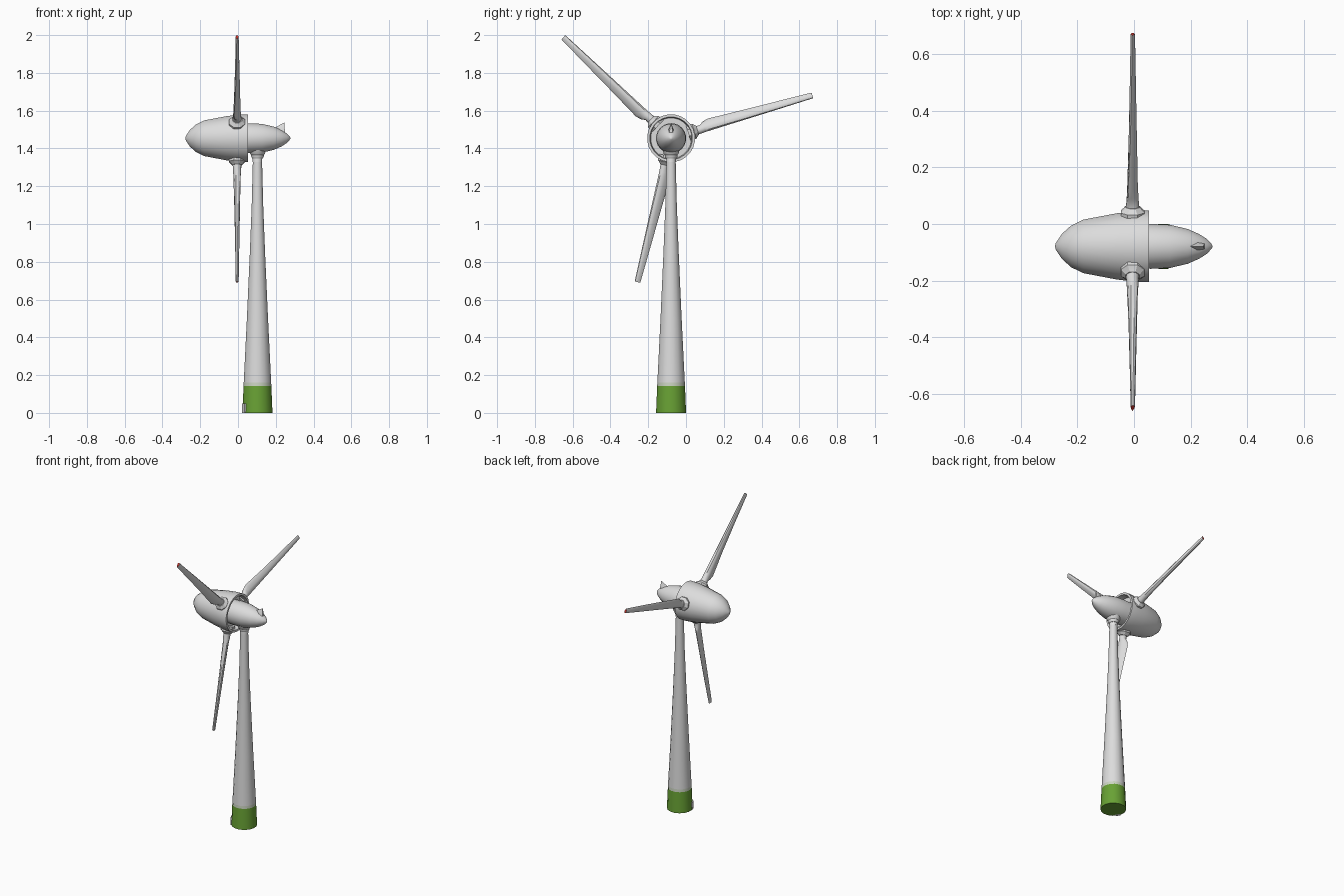
import bpy, bmesh, math
from mathutils import Vector, Matrix

if "Cube" in bpy.data.objects:
    bpy.data.objects.remove(bpy.data.objects["Cube"])


def material(name, rgb):
    m = bpy.data.materials.new(name)
    m.diffuse_color = (*rgb, 1)
    m.use_nodes = True
    m.node_tree.nodes["Principled BSDF"].inputs["Base Color"].default_value = m.diffuse_color
    return m


GREY = material("light grey", (0.72, 0.72, 0.72))
WHITE = material("white", (0.92, 0.92, 0.92))
GREEN = material("green", (0.14, 0.36, 0.035))
PALE = material("pale green grey", (0.60, 0.66, 0.54))
RED = material("red", (0.70, 0.04, 0.03))
DARK = material("base grey", (0.42, 0.42, 0.45))

AXIS_Y, AXIS_Z = -0.079, 1.454      # rotor axis runs along x
TOWER_X = 0.103


def finish(name, bm, mats, angle=40):
    bmesh.ops.recalc_face_normals(bm, faces=bm.faces)
    me = bpy.data.meshes.new(name)
    bm.to_mesh(me)
    bm.free()
    ob = bpy.data.objects.new(name, me)
    bpy.context.collection.objects.link(ob)
    for m in mats:
        me.materials.append(m)
    bpy.ops.object.select_all(action='DESELECT')
    ob.select_set(True)
    bpy.context.view_layer.objects.active = ob
    bpy.ops.object.shade_smooth_by_angle(angle=math.radians(angle))
    return ob


def skin(bm, rings, closed_ends=True):
    """Join rings of vertices with quads; one-vertex rings become fans."""
    faces = []
    for a, b in zip(rings, rings[1:]):
        n = max(len(a), len(b))
        for i in range(n):
            j = (i + 1) % n
            quad = [a[i % len(a)], a[j % len(a)], b[j % len(b)], b[i % len(b)]]
            faces.append(bm.faces.new(list(dict.fromkeys(quad))))
    if closed_ends:
        for r in (rings[0], rings[-1]):
            if len(r) > 2:
                faces.append(bm.faces.new(r))
    return faces


def lathe(name, profile, matrix, n, mats, rule=None, angle=40):
    """Spin (height, radius) points around the local z axis."""
    bm = bmesh.new()
    rings = []
    for h, r in profile:
        k = n if r > 1e-5 else 1
        rings.append([bm.verts.new((r * math.cos(2 * math.pi * (i + .5) / n),
                                    r * math.sin(2 * math.pi * (i + .5) / n), h))
                      for i in range(k)])
    skin(bm, rings)
    if rule:
        for f in bm.faces:
            f.material_index = rule(f.calc_center_median())
    bm.transform(matrix)
    return finish(name, bm, mats, angle)


ROTOR = Matrix.Translation((0, AXIS_Y, AXIS_Z)) @ Matrix.Rotation(math.pi / 2, 4, 'Y')
TOWER = Matrix.Translation((TOWER_X, AXIS_Y, 0))


# Tower: green foot, pale band, grey shaft, grey disc underneath
def tower_rule(c):
    if c.z < 0.001:
        return 3 if c.xy.length < 0.03 else 1
    return 1 if c.z < 0.143 else 2 if c.z < 0.165 else 0


lathe("tower", [(0, 0), (0, 0.046), (0, 0.081), (0.143, 0.075), (0.162, 0.074),
                (0.5, 0.057), (0.85, 0.041), (1.1, 0.031), (1.33, 0.025), (1.33, 0)],
      TOWER, 16, [GREY, GREEN, PALE, DARK], tower_rule)

# Yaw collar and neck beneath the nacelle
lathe("yaw_collar", [(1.328, 0), (1.328, 0.0255), (1.35, 0.0255), (1.35, 0)],
      TOWER, 16, [WHITE])
lathe("nacelle_neck", [(1.347, 0), (1.347, 0.028), (1.357, 0.034), (1.365, 0.034),
                       (1.372, 0.040), (1.40, 0.048), (1.40, 0)], TOWER, 16, [GREY])

# Door at the foot of the tower
bm = bmesh.new()
bmesh.ops.create_cube(bm, size=1, matrix=TOWER @ Matrix.Rotation(math.radians(208), 4, 'Z')
                      @ Matrix.Translation((0.076, 0, 0.025))
                      @ Matrix.Diagonal((0.018, 0.03, 0.05, 1)))
finish("tower_door", bm, [GREY])

# Hub with hollow rear
lathe("rotor_hub", [(-0.279, 0), (-0.276, 0.012), (-0.254, 0.045), (-0.222, 0.074),
                    (-0.18, 0.095), (-0.06, 0.118), (0.0, 0.125), (0.035, 0.127),
                    (0.053, 0.127), (0.053, 0.113), (0.01, 0.108), (0.01, 0)],
      ROTOR, 24, [GREY])

# Nacelle behind the hub
lathe("nacelle", [(0.005, 0), (0.005, 0.078), (0.06, 0.080), (0.127, 0.077),
                  (0.19, 0.062), (0.23, 0.044), (0.258, 0.026), (0.274, 0.008), (0.278, 0)],
      ROTOR, 20, [GREY])

# Small swept fin on the nacelle tail
bm = bmesh.new()
base = [bm.verts.new((x, AXIS_Y + y, z)) for x, y, z in
        ((0.185, 0, 1.505), (0.215, -0.02, 1.48), (0.25, -0.012, 1.47),
         (0.25, 0.012, 1.47), (0.215, 0.02, 1.48))]
tip = [bm.verts.new((0.245, AXIS_Y, 1.537))]
skin(bm, [base, tip])
finish("tail_fin", bm, [GREY])

# Blade sections: radius, trailing and leading offset, thickness, pitch, taper
SECTIONS = [(0.135, 0.024, -0.024, 0.048, 0, 0), (0.165, 0.022, -0.022, 0.044, 5, 0),
            (0.185, 0.038, -0.022, 0.038, 20, 0.4), (0.215, 0.046, -0.022, 0.032, 20, 0.6),
            (0.40, 0.034, -0.020, 0.025, 13, 0.6), (0.60, 0.024, -0.018, 0.019, 8, 0.6),
            (0.778, 0.015, -0.016, 0.014, 5, 0.6), (0.782, 0.014, -0.015, 0.012, 5, 0.6)]
N = 12


def blade(name, angle):
    c, s = math.cos(angle), math.sin(angle)
    origin = Vector((-0.005, AXIS_Y, AXIS_Z))
    radial, tangent, axis = Vector((0, c, s)), Vector((0, -s, c)), Vector((1, 0, 0))
    bm = bmesh.new()
    rings = []
    for r, hi, lo, thick, pitch, taper in SECTIONS:
        p = math.radians(pitch)
        ring = []
        for i in range(N):
            a = 2 * math.pi * i / N
            t = (hi + lo) / 2 + (hi - lo) / 2 * math.cos(a)
            x = thick / 2 * math.sin(a) * (1 - taper * math.cos(a))
            ring.append(bm.verts.new(origin + radial * r
                                     + tangent * (t * math.cos(p) + x * math.sin(p))
                                     + axis * (x * math.cos(p) - t * math.sin(p))))
        rings.append(ring)
    faces = skin(bm, rings)
    faces[-1].material_index = 1          # red end cap
    finish(name, bm, [GREY, RED])
    # Eight-sided socket where the blade meets the hub
    m = Matrix((axis, tangent, radial)).transposed().to_4x4()
    m.translation = origin
    lathe(name + "_socket", [(0.095, 0), (0.095, 0.045), (0.128, 0.045), (0.136, 0.036),
                             (0.146, 0.027), (0.146, 0)], m, 8, [GREY], angle=25)


for k in range(3):
    blade(f"blade_{k + 1}", math.radians(16.9 + 120 * k))
